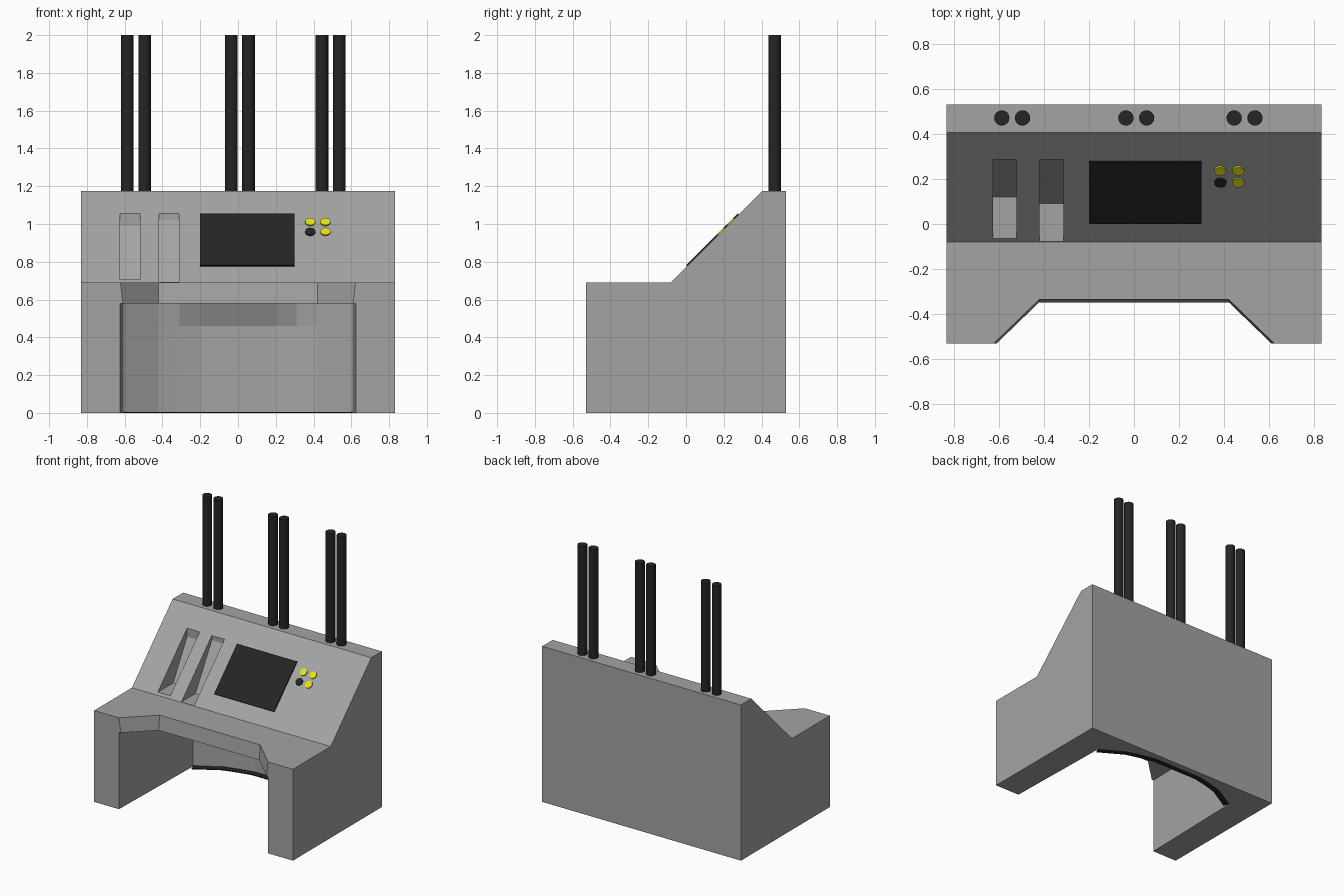
import bpy, bmesh, math
from mathutils import Matrix

cube = bpy.data.objects.get("Cube")
if cube:
    bpy.data.objects.remove(cube, do_unlink=True)


def material(name, rgb):
    m = bpy.data.materials.new(name)
    m.use_nodes = True
    m.diffuse_color = (*rgb, 1)
    m.node_tree.nodes["Principled BSDF"].inputs["Base Color"].default_value = (*rgb, 1)
    return m


GREY = material("console grey", (0.37, 0.37, 0.37))
BLACK = material("matte black", (0.018, 0.018, 0.018))
YELLOW = material("button yellow", (0.80, 0.74, 0.01))


def finish(bm, name, mat):
    bmesh.ops.recalc_face_normals(bm, faces=bm.faces)
    mesh = bpy.data.meshes.new(name)
    bm.to_mesh(mesh)
    bm.free()
    mesh.materials.append(mat)
    obj = bpy.data.objects.new(name, mesh)
    bpy.context.collection.objects.link(obj)
    return obj


def loft(name, rings, mat):
    """Solid through equal-length rings of points, capped at both ends."""
    bm = bmesh.new()
    loops = [[bm.verts.new(p) for p in ring] for ring in rings]
    n = len(loops[0])
    for a, b in zip(loops, loops[1:]):
        for i in range(n):
            j = (i + 1) % n
            bm.faces.new((a[i], a[j], b[j], b[i]))
    bm.faces.new(loops[0])
    bm.faces.new(loops[-1])
    return finish(bm, name, mat)


def across(profile, x0, x1):
    return [[(x, y, z) for y, z in profile] for x in (x0, x1)]


def mirrored(half):
    """Plan outline from its +x half."""
    return half + [(-x, y) for x, y in reversed(half)]


def cylinder(name, radius, depth, matrix, mat, sides=16):
    bm = bmesh.new()
    bmesh.ops.create_cone(bm, cap_ends=True, segments=sides, radius1=radius,
                          radius2=radius, depth=depth, matrix=matrix)
    obj = finish(bm, name, mat)
    for p in obj.data.polygons:
        p.use_smooth = len(p.vertices) == 4
    obj.data.set_sharp_from_angle(angle=math.radians(40))
    return obj


# Console body from its side profile
FOOT, TOP, SHELF = (-0.08, 0.69), (0.405, 1.175), 0.69
body = loft("console_body", across(
    [(-0.53, 0), (-0.53, SHELF), FOOT, TOP, (0.53, 1.175), (0.53, 0)], -0.83, 0.83), GREY)

# Knee space with a faceted back wall that leans forward near its ceiling
wall = [(0.605, 0.33), (0.42, 0.435), (0.31, 0.465), (0.2, 0.488)]
plan = mirrored([(0.625, -0.6)] + wall)
knee = loft("knee_space_cutter", [
    [(x, y, -0.1) for x, y in plan],
    [(x, y, 0.46) for x, y in plan],
    [(x, min(y, 0.435), 0.58) for x, y in plan]], GREY)

# Tapered notch in the front of the shelf
notch_plan = mirrored([(0.694, -0.6), (0.42, -0.335)])
notch = loft("front_notch_cutter", [
    [(x, y - 0.013, 0.57) for x, y in notch_plan],
    [(x, y + 0.013, 0.8) for x, y in notch_plan]], GREY)

# Two lever slots in the sloping panel
slots = [loft("lever_slot_cutter", across(
    [(-0.2, floor), (bend, floor), (0.285, top), (0.285, 1.3), (-0.2, 1.3)], x0, x1), GREY)
    for x0, x1, floor, bend, top in ((-0.625, -0.52, 0.705, 0.12, 0.99),
                                     (-0.418, -0.312, 0.692, 0.09, 1.02))]

cutters = [knee, notch] + slots
for c in cutters:
    mod = body.modifiers.new("cut", 'BOOLEAN')
    mod.operation, mod.solver, mod.object = 'DIFFERENCE', 'EXACT', c
bpy.context.view_layer.update()
cut = bpy.data.meshes.new_from_object(
    body.evaluated_get(bpy.context.evaluated_depsgraph_get()))
body.modifiers.clear()
body.data = cut
cut.materials.clear()
cut.materials.append(GREY)
cut.polygons.foreach_set("material_index", [0] * len(cut.polygons))
for c in cutters:
    bpy.data.objects.remove(c, do_unlink=True)

# Dark strip along the foot of the back wall
arc = mirrored(wall)
outline = arc + [(x * 0.97, y - 0.045) for x, y in reversed(arc)]
loft("floor_strip", [[(x, y, z) for x, y in outline] for z in (0, 0.006)], BLACK)

# Screen plate lying on the sloping panel
RISE = TOP[1] - FOOT[1]
RUN = TOP[0] - FOOT[0]


def panel_z(y):
    return FOOT[1] + (y - FOOT[0]) * RISE / RUN


def plate(y0, y1, t):
    low, high = (y0, panel_z(y0)), (y1, panel_z(y1))
    return [low, high, (high[0] - t, high[1] + t), (low[0] - t, low[1] + t)]


loft("screen", across(plate(0.006, 0.28, 0.006), -0.2, 0.3), BLACK)

# Four round buttons
tilt = Matrix.Rotation(math.atan2(RISE, RUN), 4, 'X')
for x in (0.383, 0.463):
    for y in (0.186, 0.238):
        dark = x < 0.4 and y < 0.2
        cylinder("dark_button" if dark else "yellow_button", 0.027, 0.016,
                 Matrix.Translation((x, y, panel_z(y))) @ tilt, BLACK if dark else YELLOW)

# Three pairs of tall poles on the top ledge
for centre in (-0.54, 0.01, 0.49):
    for side in (-0.046, 0.046):
        cylinder("pole", 0.034, 0.83,
                 Matrix.Translation((centre + side, 0.47, 1.585)), BLACK)
